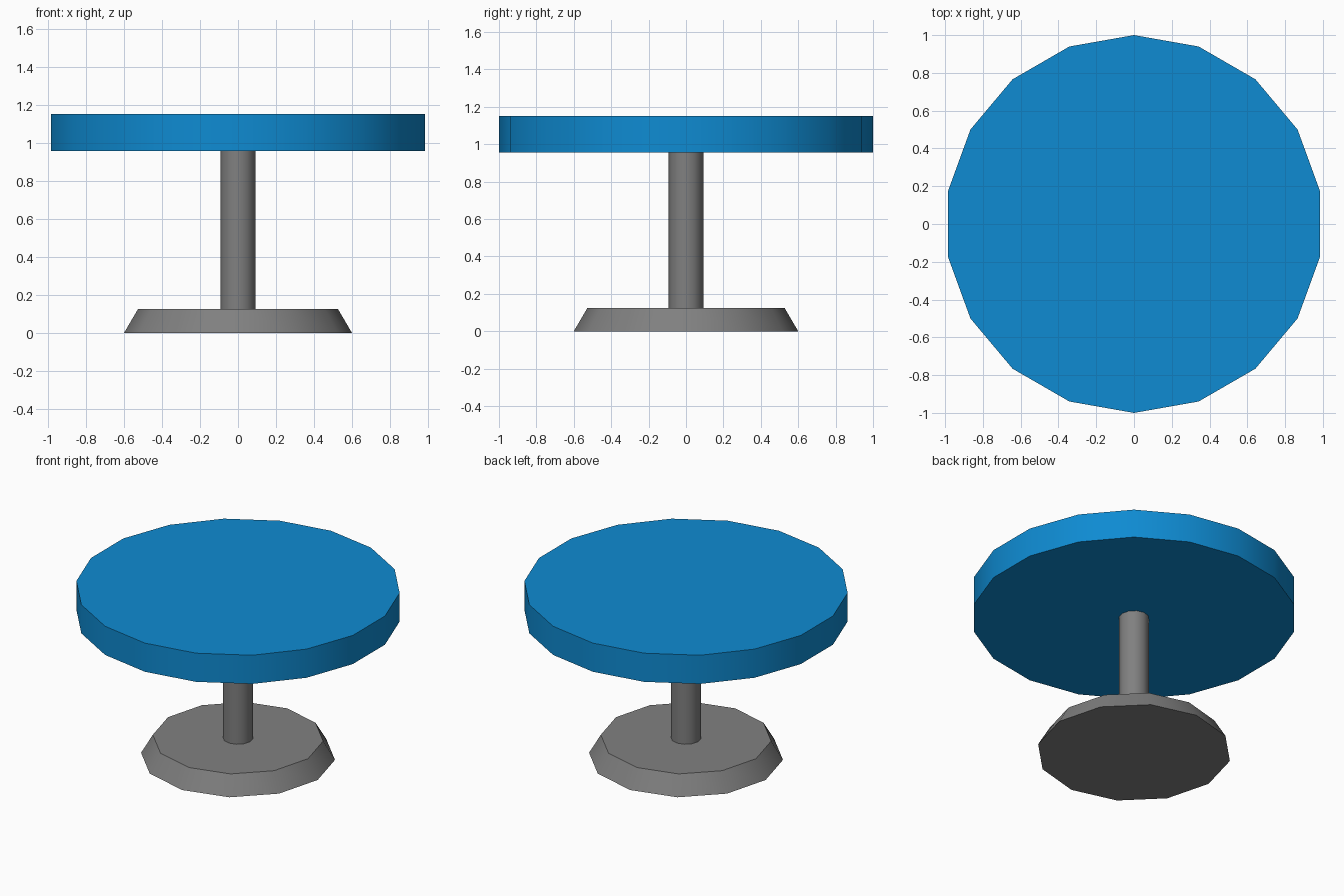
import bpy, bmesh, math

if "Cube" in bpy.data.objects:
    bpy.data.objects.remove(bpy.data.objects["Cube"])


def material(name, rgb):
    m = bpy.data.materials.new(name)
    m.diffuse_color = (*rgb, 1.0)
    m.use_nodes = True
    m.node_tree.nodes["Principled BSDF"].inputs["Base Color"].default_value = m.diffuse_color
    return m


blue = material("blue", (0.0045, 0.258, 0.645))
grey = material("grey", (0.216, 0.216, 0.216))


def drum(name, sides, r_low, r_high, z_low, z_high, mat):
    """Closed cylinder or frustum with its first corner on +y."""
    bm = bmesh.new()
    rings = []
    for r, z in ((r_low, z_low), (r_high, z_high)):
        rings.append([bm.verts.new((r * math.sin(2 * math.pi * i / sides),
                                    r * math.cos(2 * math.pi * i / sides), z))
                      for i in range(sides)])
    low, high = rings
    for i in range(sides):
        j = (i + 1) % sides
        bm.faces.new((low[i], low[j], high[j], high[i]))
    bm.faces.new(low)
    bm.faces.new(high)
    bmesh.ops.recalc_face_normals(bm, faces=bm.faces)
    me = bpy.data.meshes.new(name)
    bm.to_mesh(me)
    bm.free()
    me.materials.append(mat)
    ob = bpy.data.objects.new(name, me)
    bpy.context.collection.objects.link(ob)
    # smooth round the sides, sharp at the rims
    bpy.ops.object.select_all(action='DESELECT')
    ob.select_set(True)
    bpy.context.view_layer.objects.active = ob
    bpy.ops.object.shade_smooth_by_angle(angle=math.radians(40))
    return ob


# foot, post and round seat
drum("base", 12, 0.6, 0.527, 0.0, 0.125, grey)
drum("post", 12, 0.093, 0.093, 0.12, 0.96, grey)
drum("seat", 18, 1.0, 1.0, 0.957, 1.152, blue)
